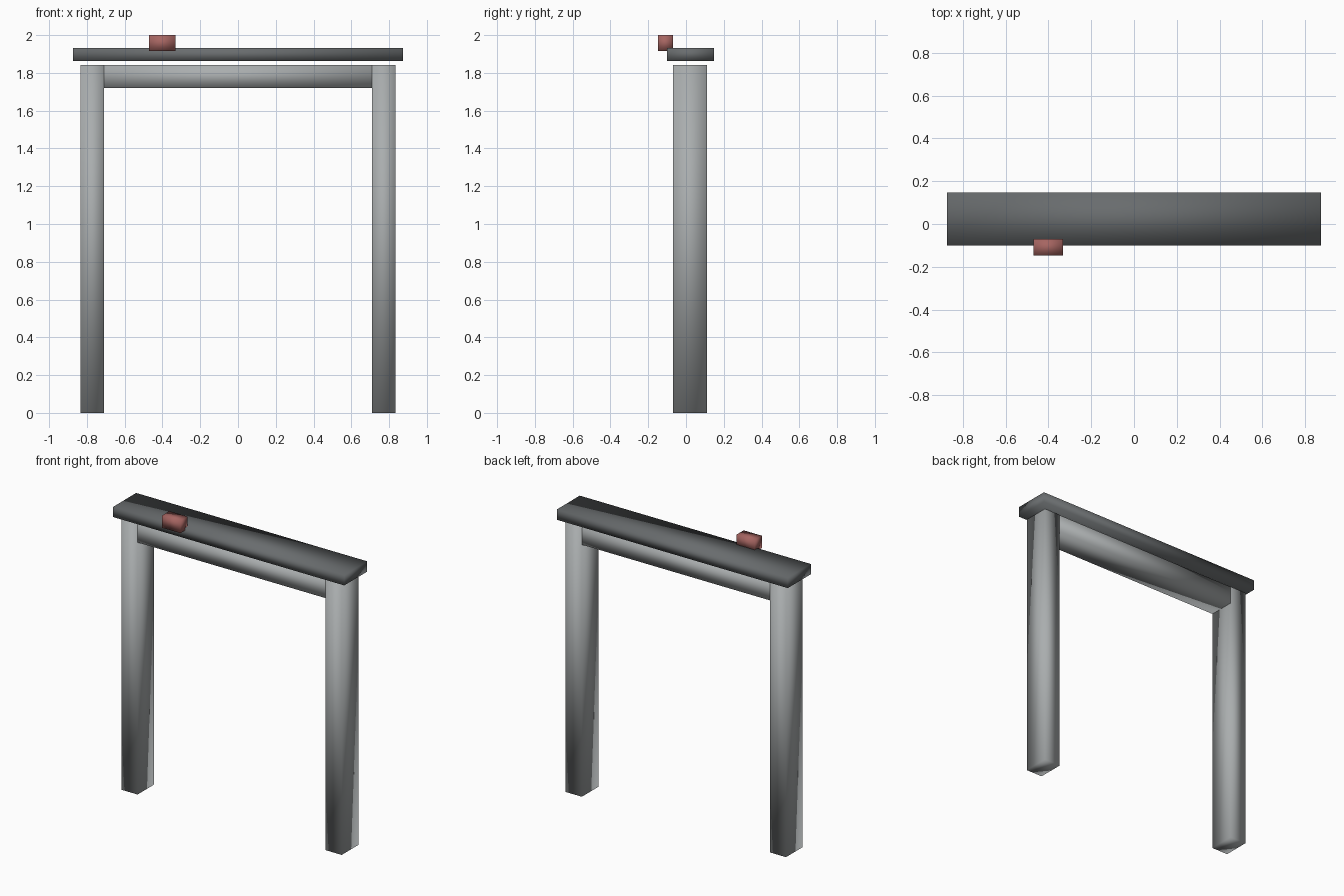
import bpy

default_cube = bpy.data.objects.get("Cube")
if default_cube:
    bpy.data.objects.remove(default_cube, do_unlink=True)


def make_material(name, rgb):
    mat = bpy.data.materials.new(name)
    mat.use_nodes = True
    color = (*rgb, 1.0)
    mat.diffuse_color = color
    mat.node_tree.nodes["Principled BSDF"].inputs["Base Color"].default_value = color
    return mat


def make_beam(name, x, y, z, mat):
    """Soft-shaded box spanning the given (min, max) ranges."""
    spans = (x, y, z)
    bpy.ops.mesh.primitive_cube_add(size=1)
    beam = bpy.context.object
    beam.name = beam.data.name = name
    for v in beam.data.vertices:
        v.co = [lo + (c + 0.5) * (hi - lo) for c, (lo, hi) in zip(v.co, spans)]
    beam.data.materials.append(mat)
    bpy.ops.object.shade_smooth()
    return beam


stone = make_material("light grey stone", (0.40, 0.42, 0.425))
slate = make_material("dark grey slate", (0.14, 0.15, 0.155))
brick = make_material("dull red", (0.38, 0.13, 0.12))

# Upright posts
depth = (-0.07, 0.11)
for side, x in (("left", (0.71, 0.833)), ("right", (-0.833, -0.71))):
    make_beam(side + "_post", x, depth, (0, 1.843), stone)

# Lintel, set a hair inside the posts
make_beam("lintel", (-0.831, 0.831), (-0.069, 0.109), (1.721, 1.842), stone)

# Overhanging top slab, floating just above the lintel
make_beam("top_slab", (-0.873, 0.873), (-0.10, 0.148), (1.863, 1.933), slate)

# Small block on the front edge of the slab
make_beam("front_block", (-0.47, -0.332), (-0.148, -0.07), (1.916, 2.0), brick)
